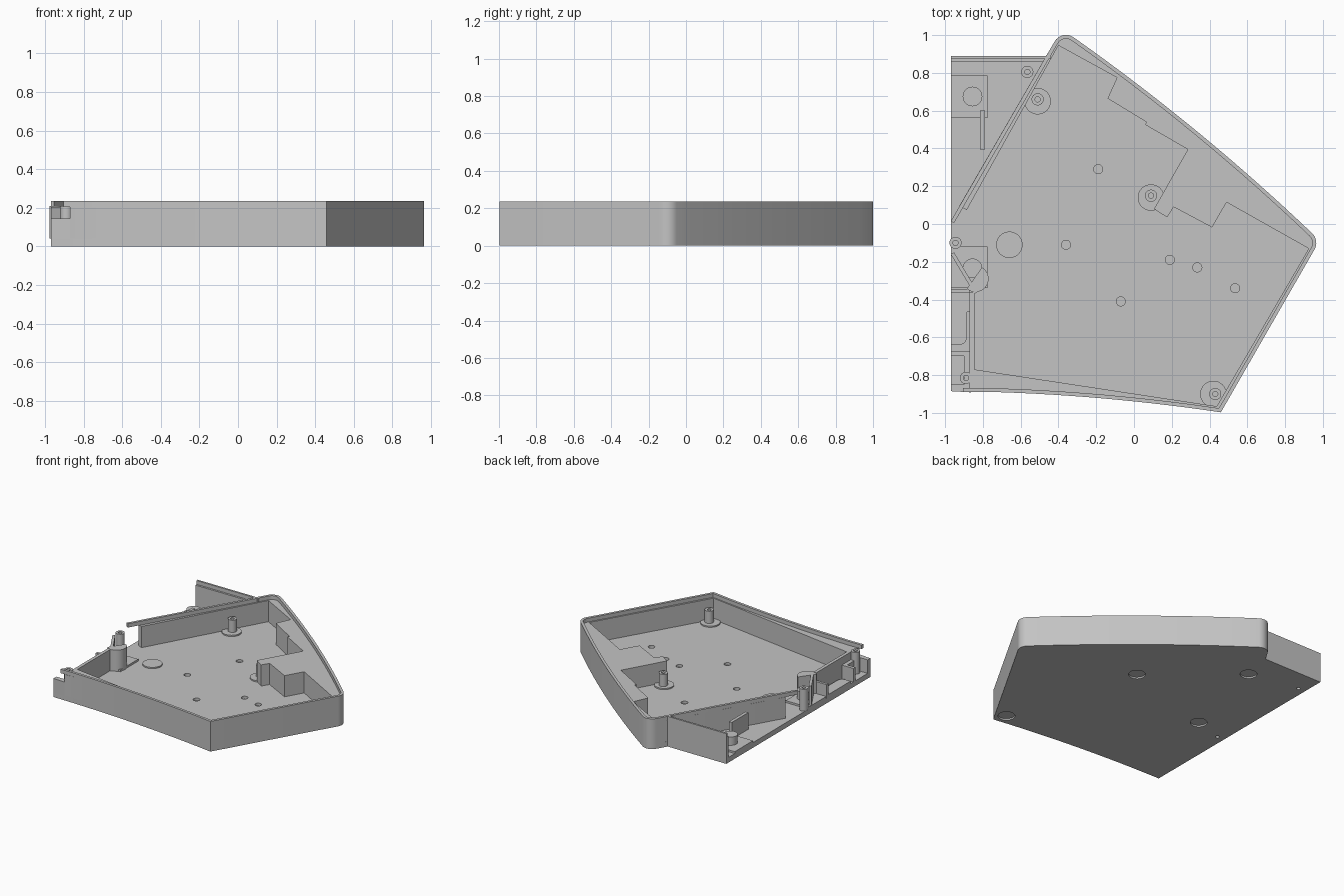
import bpy, bmesh, math
from mathutils import Vector

cube = bpy.data.objects.get("Cube")
if cube:
    bpy.data.objects.remove(cube, do_unlink=True)

grey = bpy.data.materials.new("light grey plastic")
grey.use_nodes = True
COLOUR = (0.55, 0.55, 0.55, 1)
grey.diffuse_color = COLOUR
grey.node_tree.nodes["Principled BSDF"].inputs["Base Color"].default_value = COLOUR

FLOOR, LEDGE, TOP, EDGE = 0.04, 0.205, 0.235, -0.97


def mesh_object(name, mesh):
    obj = bpy.data.objects.new(name, mesh)
    bpy.context.collection.objects.link(obj)
    mesh.materials.clear()
    mesh.materials.append(grey)
    return obj


def evaluated_mesh(obj):
    bpy.context.view_layer.update()
    deps = bpy.context.evaluated_depsgraph_get()
    return bpy.data.meshes.new_from_object(obj.evaluated_get(deps))


def prism(name, loops, z0, z1):
    """Extrude a flat outline, with optional hole outlines, from z0 to z1."""
    curve = bpy.data.curves.new(name, "CURVE")
    curve.dimensions, curve.fill_mode = "2D", "BOTH"
    curve.extrude = (z1 - z0) / 2
    for loop in loops:
        spline = curve.splines.new("POLY")
        spline.points.add(len(loop) - 1)
        for point, (x, y) in zip(spline.points, loop):
            point.co = (x, y, 0, 1)
        spline.use_cyclic_u = True
    temp = bpy.data.objects.new(name + "_outline", curve)
    bpy.context.collection.objects.link(temp)
    mesh = evaluated_mesh(temp)
    bpy.data.objects.remove(temp, do_unlink=True)
    bm = bmesh.new()
    bm.from_mesh(mesh)
    bmesh.ops.translate(bm, verts=bm.verts, vec=(0, 0, (z0 + z1) / 2))
    bmesh.ops.remove_doubles(bm, verts=bm.verts, dist=1e-5)
    bmesh.ops.recalc_face_normals(bm, faces=bm.faces)
    for face in bm.faces:
        face.smooth = False
    bm.to_mesh(mesh)
    bm.free()
    return mesh_object(name, mesh)


def arc(cx, cy, r, a0, a1, n=8):
    angles = [math.radians(a0 + (a1 - a0) * i / n) for i in range(n + 1)]
    return [(cx + r * math.cos(a), cy + r * math.sin(a)) for a in angles]


def circle(x, y, r, n=32):
    return arc(x, y, r, 0, 360, n)[:-1]


def bowed(p, q, bulge, n=16):
    """Points from p to q, bowed to the right of travel by bulge."""
    p, q = Vector(p), Vector(q)
    d = (q - p).normalized()
    side = Vector((d.y, -d.x))
    return [tuple(p.lerp(q, i / n) + side * bulge * 4 * (i / n) * (1 - i / n))
            for i in range(n + 1)]


def offset(path, dist):
    """Shift an open path to the left of travel."""
    pts, out = [Vector(p) for p in path], []
    for i, p in enumerate(pts):
        a = (p - pts[i - 1]).normalized() if i else None
        b = (pts[i + 1] - p).normalized() if i + 1 < len(pts) else a
        a = a or b
        n1, n2 = Vector((-a.y, a.x)), Vector((-b.y, b.x))
        out.append(tuple(p + (n1 + n2) * dist / (1 + n1.dot(n2))))
    return out


def rect(x0, x1, y0, y1):
    return [(x0, y0), (x1, y0), (x1, y1), (x0, y1)]


# Outer outline, travelling counter-clockwise from the front left corner
front = bowed((EDGE, -0.885), (0.46, -0.997), -0.025)
right_corner = arc(0.895, -0.1, 0.07, -30, 46)
back_corner = arc(-0.36, 0.931, 0.07, 55, 150)
back = bowed(back_corner[0], right_corner[-1], -0.03)[::-1]
sweep = right_corner + back[1:-1] + back_corner
outline = front + sweep + [(-0.465, 0.89), (EDGE, 0.89)]

# Floor with foot recesses, screw holes and pin sockets
floor = prism("floor", [outline], 0, FLOOR)
feet = [(-0.51, 0.65), (0.09, 0.14), (0.42, -0.9), (-0.68, -0.1)]
sockets = [(-0.19, 0.29), (-0.36, -0.11), (-0.07, -0.41),
           (0.19, -0.19), (0.335, -0.23), (0.535, -0.34)]
screws = [(-0.91, 0.72), (-0.91, -0.17)]
cuts = [(p, 0.06, -0.02, 0.012) for p in feet]
cuts += [(p, 0.024, 0.02, 0.08) for p in sockets]
cuts += [(p, 0.014, -0.02, 0.03) for p in screws]
cutters = []
for (x, y), r, z0, z1 in cuts:
    cutter = prism("cutter", [circle(x, y, r, 24)], z0, z1)
    cutter.hide_render = True
    cutters.append(cutter)
    mod = floor.modifiers.new("cut", "BOOLEAN")
    mod.operation, mod.solver, mod.object = "DIFFERENCE", "EXACT", cutter
cut_mesh = evaluated_mesh(floor)
floor.modifiers.clear()
floor.data = cut_mesh
for cutter in cutters:
    bpy.data.objects.remove(cutter, do_unlink=True)

# Thick wall up to the ledge, with the stepped blocks along the back
front_wall = [(-0.87, -0.891)] + [p for p in front if p[0] > -0.86]
inner = [(-0.885, 0.075), (-0.4, 0.945), (-0.09, 0.775), (-0.14, 0.665),
         (0.065, 0.54), (0.06, 0.525), (0.285, 0.395), (0.106, 0.08),
         (0.175, 0.035), (0.21, 0.09), (0.413, -0.018), (0.49, 0.115),
         (0.925, -0.13), (0.438, -0.965), (-0.845, -0.77),
         (-0.845, -0.36), (-0.87, -0.36)]
prism("tray_wall", [front_wall + sweep + [(-0.925, 0.095)] + inner], FLOOR, LEDGE)

# Thin lip that runs on past the end of the diagonal wall
rim = [(-0.905, -0.889)] + [p for p in front if p[0] > -0.86] + sweep + [(EDGE, 0.015)]
prism("rim_lip", [rim + offset(rim, 0.02)[::-1]], LEDGE, TOP)

# Back wall of the side compartment
prism("side_wall", [rect(EDGE, -0.455, 0.86, 0.89)], FLOOR, LEDGE)
prism("side_wall_lip", [rect(EDGE, -0.44, 0.875, 0.89)], LEDGE, TOP)

# Front left corner block and connector bench
prism("corner_block", [[(EDGE, -0.885), (-0.87, -0.891), (-0.87, -0.675),
                        (EDGE, -0.675), (EDGE, -0.7), (-0.9, -0.7),
                        (-0.9, -0.85), (EDGE, -0.85)]], FLOOR, 0.145)
bench = [(EDGE, -0.345), (-0.87, -0.345), (-0.87, -0.465), (-0.885, -0.465),
         (-0.885, -0.6)] + arc(-0.925, -0.6, 0.04, -15, -90, 5) + [(EDGE, -0.64)]
prism("connector_bench", [bench], FLOOR, 0.06)
prism("connector_rail", [rect(-0.97, -0.87, -0.365, -0.345)], 0.06, 0.145)

# Angled thin wall beside the cable post
angled = [(EDGE, -0.16), (-0.845, -0.37)]
prism("angled_wall", [angled + offset(angled, 0.02)[::-1]], FLOOR, LEDGE)
prism("cable_post", [arc(-0.84, -0.29, 0.07, -130, 60, 16)], FLOOR, LEDGE)

# Magnet plates and bosses
for name, y0, y1, by, h in (("back", 0.56, 0.785, 0.675, 0.12),
                            ("front", -0.34, -0.12, -0.235, 0.12)):
    prism(name + "_plate", [rect(EDGE, -0.775, y0, y1)], FLOOR, 0.055)
    prism(name + "_boss", [circle(-0.855, by, 0.052)], 0.055, h)
prism("fin", [rect(-0.815, -0.79, 0.395, 0.6)], FLOOR, 0.17)

# Raised pads over the foot recesses
for x, y in feet[:3] + [(-0.66, -0.11)]:
    prism("foot_pad", [circle(x, y, 0.07)], FLOOR, 0.05)

# Screw standoffs
for x, y, h in ((-0.565, 0.805, 0.145), (-0.51, 0.66, 0.145), (0.09, 0.15, 0.145),
                (0.43, -0.9, 0.145), (-0.945, -0.1, 0.21), (-0.89, -0.815, 0.21)):
    prism("standoff", [circle(x, y, 0.032), circle(x, y, 0.014, 16)], FLOOR, h)

# Smooth the rounded surfaces and keep the corners sharp
bpy.ops.object.select_all(action="DESELECT")
for obj in bpy.context.collection.objects:
    if obj.type == "MESH" and grey.name in obj.data.materials:
        obj.select_set(True)
        bpy.context.view_layer.objects.active = obj
bpy.ops.object.shade_smooth_by_angle(angle=math.radians(30))
